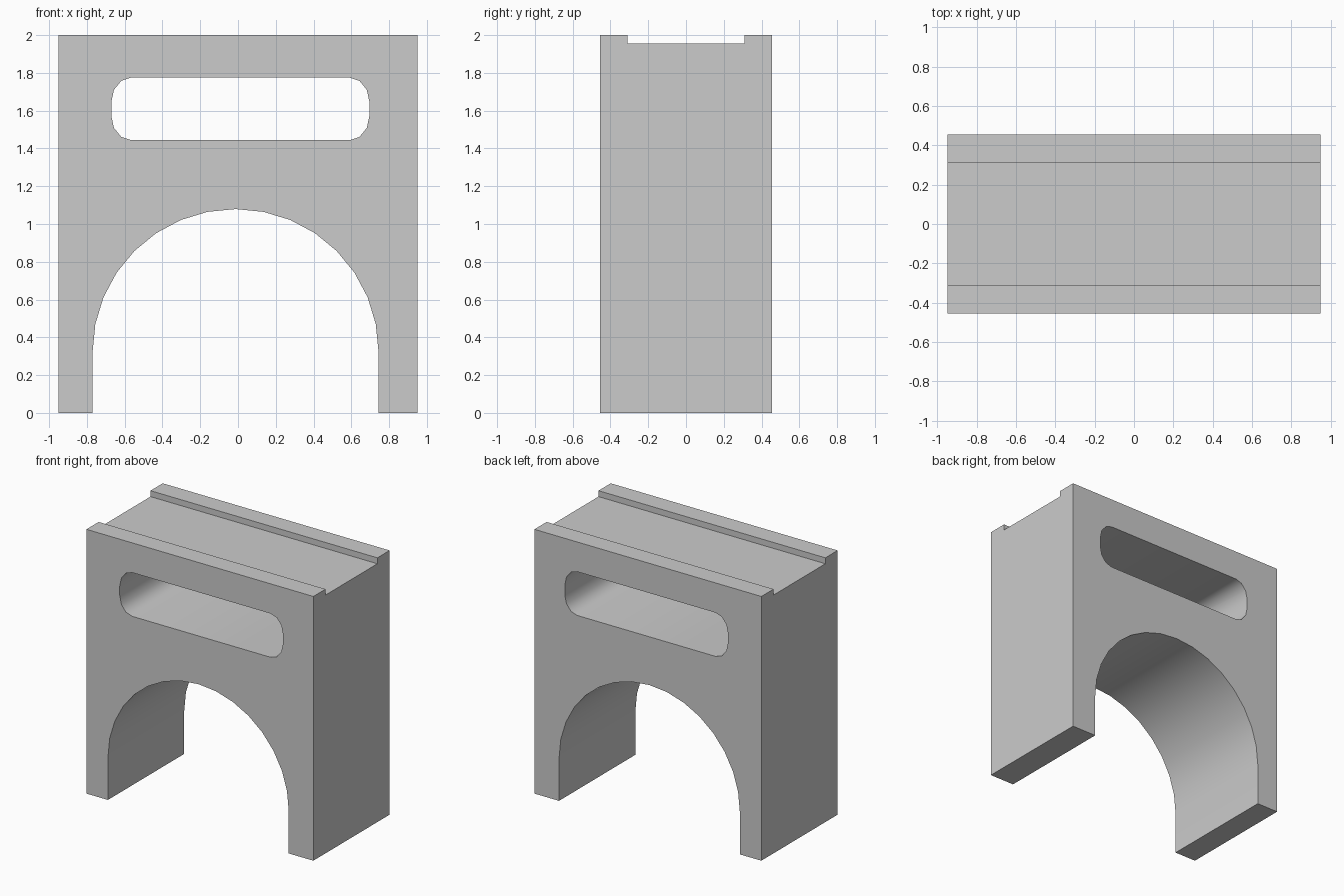
import bpy, bmesh
from math import sin, cos, pi, radians

if "Cube" in bpy.data.objects:
    bpy.data.objects.remove(bpy.data.objects["Cube"])

HALF_W, HALF_D, HEIGHT = 0.95, 0.456, 2.0


def arc(cx, cz, rx, rz, start, end, steps):
    """Points along an elliptical arc in the xz plane, angles in degrees."""
    angles = [radians(start + (end - start) * i / steps) for i in range(steps + 1)]
    return [(cx + rx * cos(a), cz + rz * sin(a)) for a in angles]


def prism(name, profile, y0, y1):
    """Extrude an xz profile from y0 to y1."""
    bm = bmesh.new()
    face = bm.faces.new([bm.verts.new((x, y0, z)) for x, z in profile])
    new = bmesh.ops.extrude_face_region(bm, geom=[face])["geom"]
    verts = [v for v in new if isinstance(v, bmesh.types.BMVert)]
    bmesh.ops.translate(bm, vec=(0, y1 - y0, 0), verts=verts)
    bmesh.ops.recalc_face_normals(bm, faces=bm.faces)
    mesh = bpy.data.meshes.new(name)
    bm.to_mesh(mesh)
    bm.free()
    obj = bpy.data.objects.new(name, mesh)
    bpy.context.collection.objects.link(obj)
    return obj


def cut(target, cutter):
    """Subtract the cutter, then remove it."""
    cutter.hide_render = True
    bpy.context.view_layer.objects.active = target
    mod = target.modifiers.new("cut", "BOOLEAN")
    mod.operation, mod.solver, mod.object = "DIFFERENCE", "EXACT", cutter
    bpy.ops.object.modifier_apply(modifier=mod.name)
    bpy.data.objects.remove(cutter, do_unlink=True)


# Main block with an arched opening between two legs
arch = arc(-0.013, 0.322, 0.757, 0.757, 180, 0, 16)
outline = [(-HALF_W, 0), (arch[0][0], 0)] + arch
outline += [(arch[-1][0], 0), (HALF_W, 0), (HALF_W, HEIGHT), (-HALF_W, HEIGHT)]
block = prism("arched_block", outline, -HALF_D, HALF_D)

# Rounded slot running through from front to back
left, right, bottom, top = -0.671, 0.696, 1.444, 1.775
rx, rz = 0.105, 0.13
corners = [(right - rx, top - rz), (left + rx, top - rz),
           (left + rx, bottom + rz), (right - rx, bottom + rz)]
slot = []
for i, (cx, cz) in enumerate(corners):
    slot += arc(cx, cz, rx, rz, 90 * i, 90 * i + 90, 3)
cut(block, prism("slot_cutter", slot, -1, 1))

# Shallow channel along the top, leaving a rail at each edge
channel = [(-1.1, 1.955), (1.1, 1.955), (1.1, 2.2), (-1.1, 2.2)]
cut(block, prism("channel_cutter", channel, -0.31, 0.31))

# Smooth curves, crisp edges
bpy.ops.object.select_all(action="DESELECT")
block.select_set(True)
bpy.context.view_layer.objects.active = block
bpy.ops.object.shade_smooth_by_angle(angle=radians(40))
